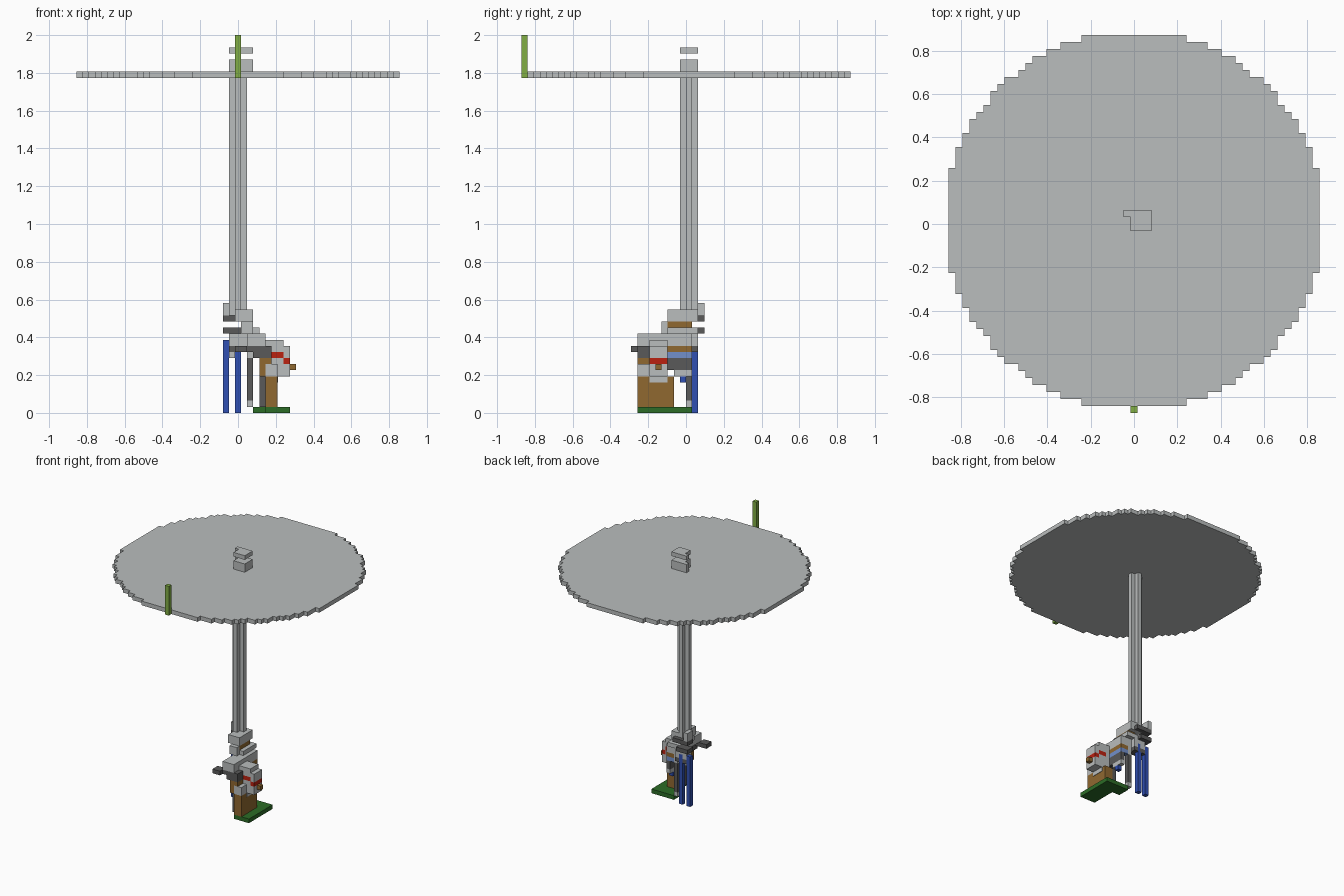
import bpy
import bmesh
import math

start = bpy.data.objects.get("Cube")
if start:
    bpy.data.objects.remove(start, do_unlink=True)

U = 2 / 62  # size of one block


def material(name, r, g, b):
    m = bpy.data.materials.new(name)
    m.use_nodes = True
    m.diffuse_color = (r, g, b, 1)
    m.node_tree.nodes["Principled BSDF"].inputs["Base Color"].default_value = (r, g, b, 1)
    return m


grey = material("light grey", .49, .51, .51)
dark = material("dark grey", .1, .1, .1)
brown = material("brown", .28, .14, .03)
blue = material("blue", .03, .08, .45)
pale_blue = material("pale blue", .17, .28, .6)
green = material("dark green", .025, .15, .02)
lime = material("lime green", .22, .42, .06)
red = material("red", .5, .015, .005)


def prism(name, mat, outline, bottom, top):
    """Extrude a plan outline, given in blocks, between two heights."""
    bm = bmesh.new()
    face = bm.faces.new([bm.verts.new((x * U, y * U, bottom * U)) for x, y in outline])
    moved = bmesh.ops.extrude_face_region(bm, geom=[face])["geom"]
    for v in moved:
        if isinstance(v, bmesh.types.BMVert):
            v.co.z = top * U
    bmesh.ops.recalc_face_normals(bm, faces=bm.faces)
    mesh = bpy.data.meshes.new(name)
    bm.to_mesh(mesh)
    bm.free()
    mesh.materials.append(mat)
    obj = bpy.data.objects.new(name, mesh)
    bpy.context.collection.objects.link(obj)
    return obj


def box(name, mat, x, y, z):
    """Box from block columns x (first, last) and y, z ranges."""
    a, b = x[0] - .5, x[1] + .5
    c, d = y
    return prism(name, mat, [(a, c), (b, c), (b, d), (a, d)], *z)


# Stepped round disc
side = []
for j in range(-26, 27):
    half = math.isqrt(727 - j * j) + .5
    side += [(half, j), (half, j + 1)]
outline = []
for p in side + [(-x, y) for x, y in reversed(side)]:
    if not outline or outline[-1] != p:
        outline.append(p)
prism("disc", grey, outline, 55, 56)

# Cross-shaped pole
s, w = .5, 1.5
cross = [(-s, -1), (s, -1), (s, 0), (w, 0), (w, 1), (s, 1),
         (s, 2), (-s, 2), (-s, 1), (-w, 1), (-w, 0), (-s, 0)]
prism("pole", grey, cross, 16, 55)

# Rim post and the two finial layers
box("rim_post", lime, (0, 0), (-27, -26), (55, 62))
ell = [(-s, -1), (2.5, -1), (2.5, 2), (-w, 2), (-w, 1), (-s, 1)]
prism("finial_block", grey, ell, 56, 58)
prism("finial_plate", grey, ell, 59, 60)

# Rear figure holding the pole
for label, col in (("right", -2), ("left", 0)):
    box(label + "_leg", blue, (col, col), (1, 2), (0, 12))
box("rear_shoulder", grey, (-2, -2), (1, 3), (16, 18))
box("rear_upper_band", dark, (-2, 1), (1, 3), (15, 16))
box("rear_lower_band", dark, (-2, 0), (1, 3), (13, 14))
box("rear_torso", grey, (-1, 1), (0, 2), (11, 13))
box("rear_belt", dark, (-1, 1), (0, 2), (10, 11))
box("rear_hip", grey, (-1, -1), (0, 1), (9, 10))

# Shoulders stepping forward
box("upper_shoulder", grey, (0, 2), (-3, 2), (15, 17))
box("shoulder_strap", brown, (1, 2), (-3, 1), (14, 15))
box("lower_shoulder", grey, (1, 3), (-3, 2), (13, 14))
box("shoulder_front", grey, (1, 2), (-4, -3), (13, 15))
box("collar", grey, (3, 3), (-3, 1), (13, 14))
box("long_arm", grey, (2, 4), (-8, 1), (11, 13))

# Hand at the end of the arm
box("hand", dark, (0, 1), (-9, -8), (10, 11))
box("wrist", dark, (0, 2), (-8, -7), (10, 11))
box("cuff", dark, (3, 5), (-8, -6), (9, 11))

# Middle body layers
box("waist_strap", brown, (3, 4), (-3, 1), (10, 11))
box("waist_cloth", pale_blue, (3, 4), (-3, 1), (9, 10))
box("waist_shade", dark, (4, 4), (-3, 1), (7, 9))
box("waist_base", grey, (4, 4), (-2, 1), (6, 7))
box("waist_tab", blue, (4, 4), (-1, 0), (5, 6))
box("thin_leg_top", grey, (2, 2), (0, 1), (9, 11))
box("thin_leg", dark, (2, 2), (0, 1), (2, 9))
box("thin_foot", grey, (2, 2), (0, 1), (1, 2))

# Brown front block and its neighbours
box("front_block", brown, (5, 6), (-8, -2), (1, 6))
box("block_backing", dark, (4, 4), (-7, -2), (1, 6))
box("block_trim", brown, (4, 4), (-8, -6), (6, 9))
box("paw", grey, (5, 6), (-8, -6), (6, 8))
box("paw_trim", brown, (5, 5), (-8, -6), (8, 9))

# Head with red markings and beak
box("head_top", grey, (5, 7), (-6, -3), (10, 12))
box("brow", grey, (8, 8), (-6, -3), (9, 11))
box("head_back", grey, (5, 5), (-6, -3), (9, 10))
box("eye_band", red, (6, 7), (-6, -3), (9, 10))
box("cheek", grey, (5, 7), (-6, -3), (6, 9))
box("mouth", red, (8, 8), (-6, -3), (8, 9))
box("chin", grey, (8, 8), (-6, -3), (6, 8))
box("neck", grey, (5, 6.1), (-6, -3), (5, 6))
box("beak", brown, (9, 9), (-5, -4), (7, 8))

# Bent green base
base = [(4.5, -8), (8.5, -8), (8.5, 1), (2.5, 1), (2.5, -2), (4.5, -2)]
prism("base", green, base, 0, 1)
